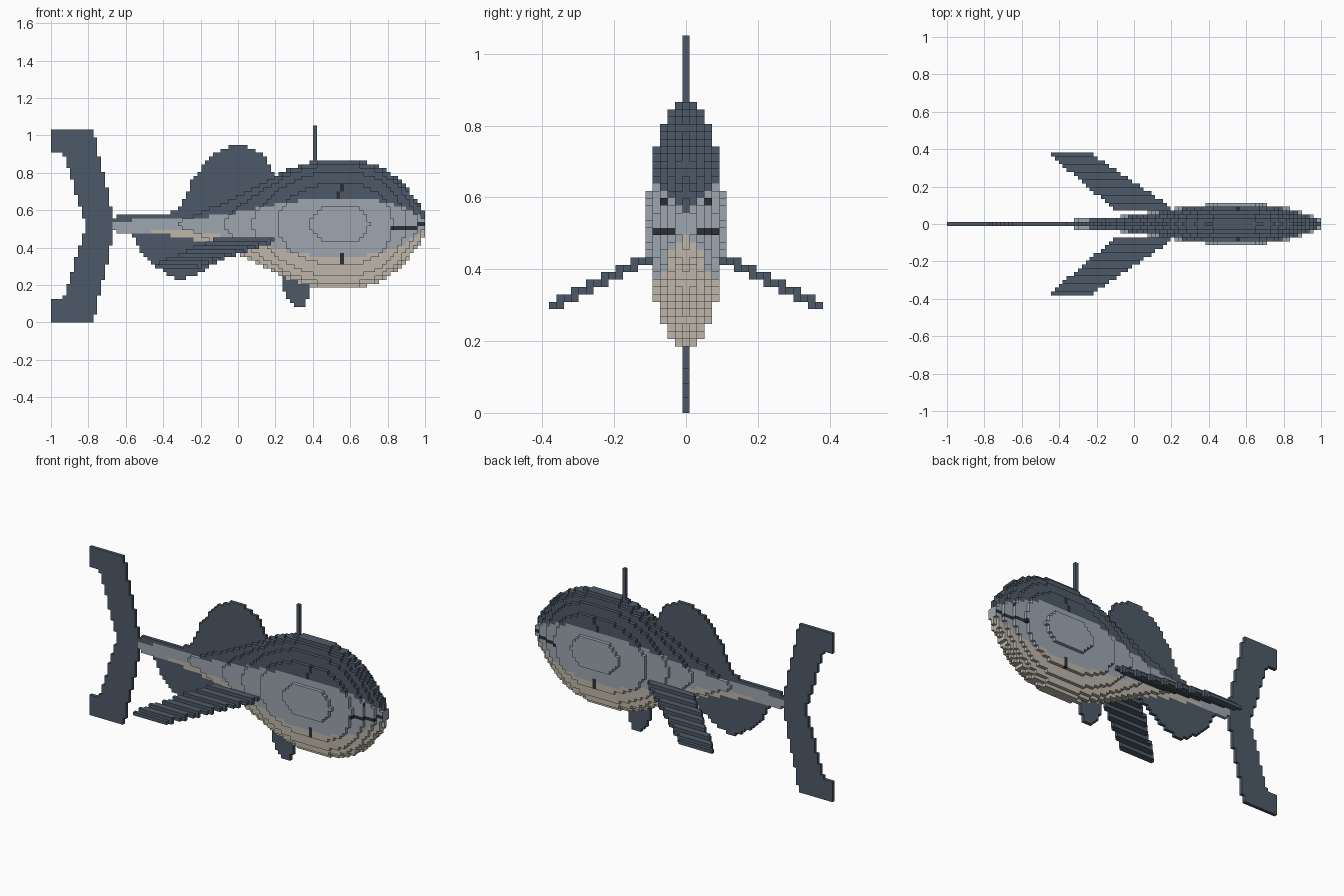
import bpy, bmesh, math

cube = bpy.data.objects.get("Cube")
if cube:
    bpy.data.objects.remove(cube, do_unlink=True)

V = 2 / 97          # block size
MID = 25.5 * V      # height of the body axis


def material(name, rgb):
    m = bpy.data.materials.new(name)
    m.use_nodes = True
    m.diffuse_color = (*rgb, 1)
    bsdf = m.node_tree.nodes["Principled BSDF"]
    bsdf.inputs["Base Color"].default_value = (*rgb, 1)
    bsdf.inputs["Roughness"].default_value = 0.8
    return m


SLATE, GREY, BEIGE, BLACK = range(4)
MATS = [material("slate blue", (0.076, 0.102, 0.138)),
        material("silver grey", (0.342, 0.381, 0.434)),
        material("belly beige", (0.510, 0.470, 0.400)),
        material("near black", (0.026, 0.028, 0.034))]


def centre(i, j, k):
    return -1 + (i + 0.5) * V, j * V, (k + 0.5) * V


# Corner offsets for the six sides of a block
SIDES = {
    (1, 0, 0): ((1, 0, 0), (1, 1, 0), (1, 1, 1), (1, 0, 1)),
    (-1, 0, 0): ((0, 0, 0), (0, 0, 1), (0, 1, 1), (0, 1, 0)),
    (0, 1, 0): ((0, 1, 0), (0, 1, 1), (1, 1, 1), (1, 1, 0)),
    (0, -1, 0): ((0, 0, 0), (1, 0, 0), (1, 0, 1), (0, 0, 1)),
    (0, 0, 1): ((0, 0, 1), (1, 0, 1), (1, 1, 1), (0, 1, 1)),
    (0, 0, -1): ((0, 0, 0), (0, 1, 0), (1, 1, 0), (1, 0, 0)),
}


def build_blocks(name, cells, paint=None):
    """Skin a set of blocks, keeping only the outer faces."""
    bm = bmesh.new()
    verts = {}

    def vert(p):
        if p not in verts:
            verts[p] = bm.verts.new((-1 + p[0] * V, (p[1] - 0.5) * V, p[2] * V))
        return verts[p]

    for c in sorted(cells):
        for n, corners in SIDES.items():
            if tuple(a + b for a, b in zip(c, n)) in cells:
                continue
            f = bm.faces.new([vert(tuple(a + b for a, b in zip(c, o))) for o in corners])
            f.material_index = paint(c, n) if paint else SLATE
    me = bpy.data.meshes.new(name)
    bm.to_mesh(me)
    bm.free()
    for m in MATS:
        me.materials.append(m)
    ob = bpy.data.objects.new(name, me)
    bpy.context.collection.objects.link(ob)
    return ob


# Body half height along its length
HEIGHTS = [(-0.67, 0.028), (-0.63, 0.05), (-0.42, 0.055), (-0.26, 0.073), (-0.06, 0.135),
           (0.07, 0.193), (0.195, 0.255), (0.275, 0.295), (0.38, 0.328), (0.46, 0.341),
           (0.62, 0.341), (0.70, 0.328), (0.78, 0.298), (0.86, 0.237), (0.93, 0.162),
           (0.97, 0.11), (1.0, 0.055)]


def half_height(x):
    for (x0, h0), (x1, h1) in zip(HEIGHTS, HEIGHTS[1:]):
        if x0 <= x <= x1:
            return h0 + (h1 - h0) * (x - x0) / (x1 - x0)
    return 0


# Body: elliptical cross sections stepped into blocks
body = set()
for i in range(16, 97):
    h = half_height(centre(i, 0, 0)[0])
    w = h / 0.0655
    for j in range(-5, 6):
        if abs(j) <= w:
            e = h * math.sqrt(1 - (j / w) ** 2)
            body |= {(i, j, k) for k in range(51) if abs(centre(i, j, k)[2] - MID) <= e}


def paint_body(c, n):
    i, j, k = c
    x, y, z = centre(*c)
    # gill marks, mouth line, snout tip and eyes
    if n[1] or n[2]:
        if (i == 74 and k in (32, 33)) or (i == 75 and k in (34, 35, 15, 16, 17)):
            return BLACK
    if (88 <= i <= 94 and k == 24 and abs(j) >= 2) or (i >= 95 and k == 25 and n[1]):
        return BLACK
    if n[0] == 1 and abs(j) == 3 and k == 28:
        return BLACK
    # dark back, silver flank, pale belly
    h = half_height(x)
    if z - MID > 0.4 * h:
        return SLATE
    if z - MID < -0.5 * h and x > -0.47:
        return BEIGE
    return GREY


build_blocks("body", body, paint_body)


def inside(x, z, outline):
    hit = False
    for (x0, z0), (x1, z1) in zip(outline, outline[1:] + outline[:1]):
        if (z0 > z) != (z1 > z) and x < x0 + (x1 - x0) * (z - z0) / (z1 - z0):
            hit = not hit
    return hit


def flat_fin(name, outline):
    """One-block-thick upright fin on the centre line."""
    cells = {(i, 0, k) for i in range(97) for k in range(51)
             if inside(centre(i, 0, k)[0], centre(i, 0, k)[2], outline)}
    build_blocks(name, cells - body)


# Tail fin: upper lobe mirrored to the lower lobe
TAIL_Z = 25 * V
lobe = [(-0.815, TAIL_Z), (-0.83, 0.57), (-0.87, 0.70), (-0.91, 0.84), (-0.935, 0.91),
        (-1.01, 0.91), (-1.01, 1.031), (-0.775, 1.031), (-0.72, 0.80), (-0.685, 0.66),
        (-0.67, TAIL_Z)]
flat_fin("tail_fin", lobe + [(x, 2 * TAIL_Z - z) for x, z in reversed(lobe[1:-1])])

flat_fin("dorsal_fin", [
    (-0.34, 0.575), (-0.28, 0.67), (-0.25, 0.75), (-0.20, 0.82), (-0.13, 0.895),
    (-0.06, 0.938), (0, 0.952), (0.07, 0.935), (0.13, 0.90), (0.17, 0.84),
    (0.2, 0.76), (0.2, 0.55), (-0.34, 0.55)])

flat_fin("anal_fin", [
    (-0.57, 0.49), (-0.545, 0.42), (-0.51, 0.36), (-0.43, 0.29), (-0.36, 0.245),
    (-0.31, 0.228), (-0.25, 0.245), (-0.19, 0.27), (-0.12, 0.32), (-0.06, 0.36),
    (0, 0.40), (0, 0.5)])

flat_fin("pelvic_fin", [
    (0.235, 0.30), (0.24, 0.19), (0.27, 0.13), (0.30, 0.088), (0.35, 0.088),
    (0.375, 0.13), (0.395, 0.19), (0.395, 0.30)])

# Thin spine on the back
build_blocks("back_spine", {(68, 0, k) for k in range(38, 51)} - body)


# Pectoral fins: swept back and stepping down towards the tips
def fin_row(j):
    return round(14 + (18 - j) * 0.48)


for side, name in ((1, "pectoral_fin_left"), (-1, "pectoral_fin_right")):
    cells = set()
    for j in range(4, 19):
        back = -0.445 + (0.37 - j * V) * 1.16
        lead = -0.22 + (0.37 - j * V) * 1.48
        for i in range(97):
            if back <= centre(i, 0, 0)[0] <= lead:
                cells |= {(i, side * j, k) for k in range(fin_row(j), fin_row(j - 1) + 1)}
    build_blocks(name, cells - body)
